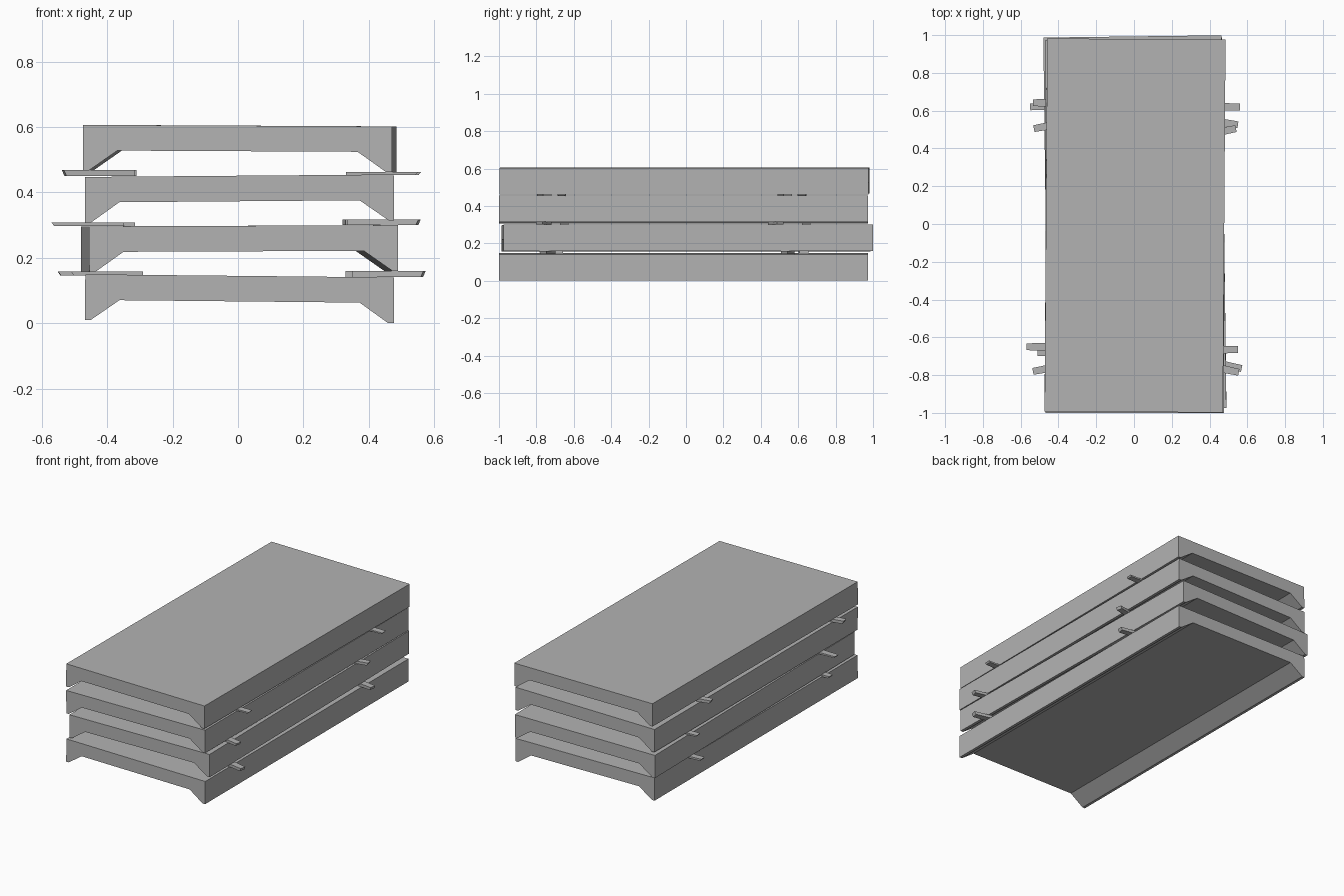
import bpy
import bmesh
from math import sin, cos
from mathutils import Matrix, Vector

cube = bpy.data.objects.get("Cube")
if cube:
    bpy.data.objects.remove(cube, do_unlink=True)

concrete = bpy.data.materials.new("concrete grey")
concrete.use_nodes = True
GREY = (0.45, 0.45, 0.45, 1)
concrete.diffuse_color = GREY
concrete.node_tree.nodes["Principled BSDF"].inputs["Base Color"].default_value = GREY


def finish(name, bm, matrix):
    bmesh.ops.recalc_face_normals(bm, faces=bm.faces)
    mesh = bpy.data.meshes.new(name)
    bm.to_mesh(mesh)
    bm.free()
    mesh.materials.append(concrete)
    obj = bpy.data.objects.new(name, mesh)
    obj.matrix_world = matrix
    bpy.context.collection.objects.link(obj)


# Channel-shaped slab: half section mirrored, then extruded along y
HALF = [(0.472, 0.14), (0.472, 0), (0.455, 0), (0.367, 0.062)]
LENGTH = 1.974


def slab(name, x, y, z, tilt, yaw):
    section = HALF + [(-px, pz) for px, pz in reversed(HALF)]
    bm = bmesh.new()
    face = bm.faces.new([bm.verts.new((px, -LENGTH / 2, pz)) for px, pz in section])
    out = bmesh.ops.extrude_face_region(bm, geom=[face])
    moved = [v for v in out["geom"] if isinstance(v, bmesh.types.BMVert)]
    bmesh.ops.translate(bm, verts=moved, vec=(0, LENGTH, 0))
    finish(name, bm, Matrix.Translation((x, y, z))
           @ Matrix.Rotation(yaw, 4, "Z") @ Matrix.Rotation(tilt, 4, "Y"))


slab("slab_bottom", 0.004, -0.013, 0.005, 0.010, 0)
slab("slab_lower_middle", 0.005, 0.006, 0.158, -0.004, 0.0127)
slab("slab_upper_middle", 0.005, -0.013, 0.311, -0.008, 0)
slab("slab_top", 0.005, -0.008, 0.464, 0.005, -0.007)


# Wooden spacer: tapered bar running inward from its outer end
def spacer(name, tip_x, y, z, thick, yaw, size=0.22):
    side = 1 if tip_x > 0 else -1
    bm = bmesh.new()
    bmesh.ops.create_cube(bm, size=1)
    for v in bm.verts:
        outer = v.co.x * side > 0
        v.co = Vector((v.co.x * size, v.co.y * (0.036 if outer else 0.046),
                       v.co.z * thick))
        if outer and v.co.z < 0:
            v.co.x -= side * 0.008
    middle = (tip_x - side * cos(yaw) * size / 2,
              y - side * sin(yaw) * size / 2, z)
    finish(name, bm, Matrix.Translation(middle) @ Matrix.Rotation(yaw, 4, "Z"))


# Per gap: height and thickness on each side, then outer ends (x, y, yaw)
GAPS = {
    "lower": ((0.152, 0.012, [(-0.51, -0.68, 0), (-0.55, 0.62, 0.05)]),
              (0.151, 0.018, [(0.57, -0.765, -0.2), (0.55, 0.525, -0.15)])),
    "middle": ((0.303, 0.010, [(-0.57, -0.65, 0), (-0.535, 0.642, 0)]),
               (0.309, 0.016, [(0.555, -0.785, -0.2), (0.54, 0.505, 0.2)])),
    "upper": ((0.459, 0.018, [(-0.535, -0.78, 0.18), (-0.53, 0.505, 0.18)]),
              (0.458, 0.009, [(0.55, -0.665, 0), (0.56, 0.62, 0)])),
}
for gap, sides in GAPS.items():
    for side_name, (z, thick, ends) in zip(("right", "left"), sides):
        for end_name, (x, y, yaw) in zip(("front", "back"), ends):
            spacer(f"{gap}_spacer_{end_name}_{side_name}", x, y, z, thick, yaw)
